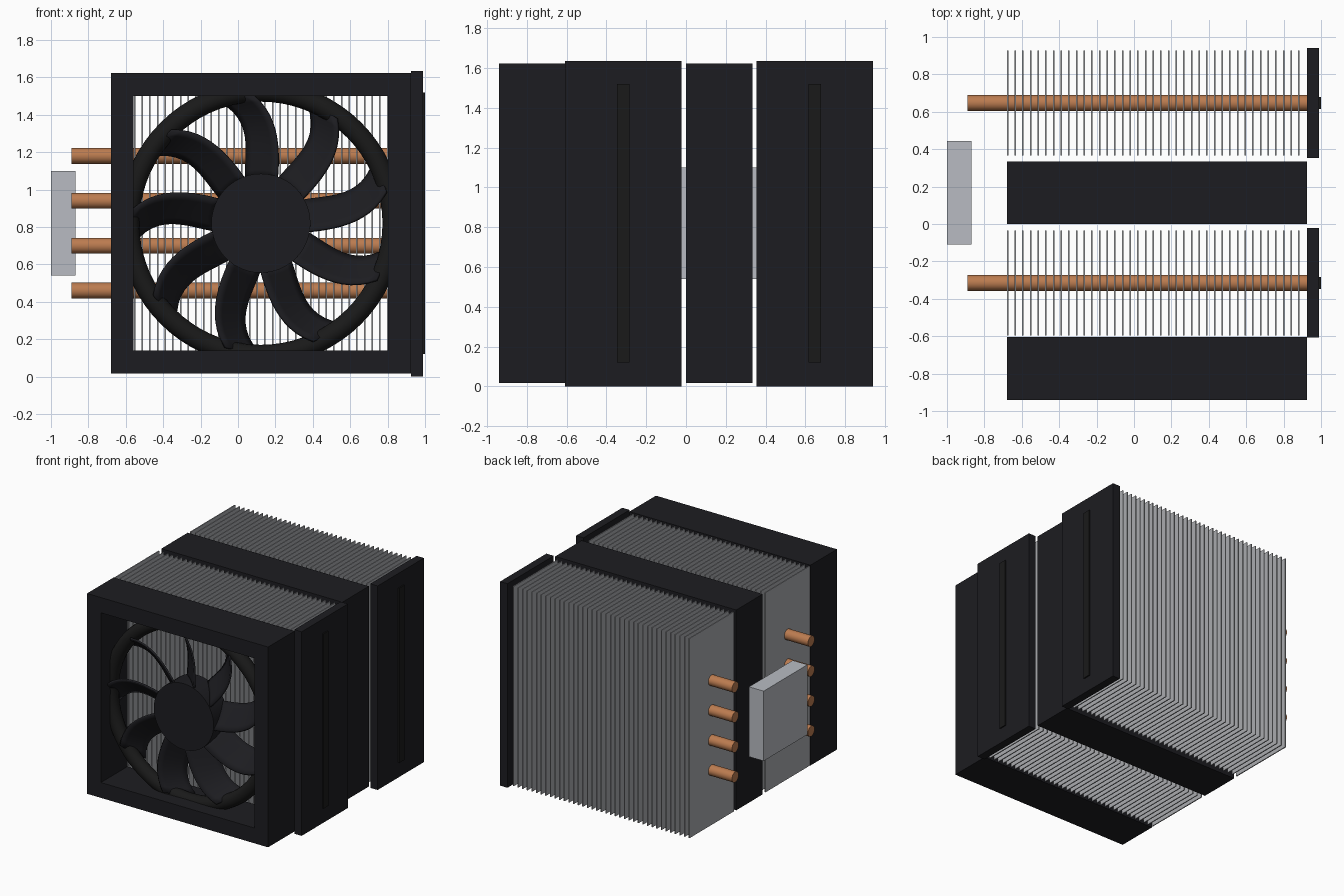
import bpy, bmesh, math
from mathutils import Matrix, Vector

if "Cube" in bpy.data.objects:
    bpy.data.objects.remove(bpy.data.objects["Cube"])


def material(name, rgb):
    m = bpy.data.materials.new(name)
    m.diffuse_color = (*rgb, 1)
    m.use_nodes = True
    m.node_tree.nodes["Principled BSDF"].inputs["Base Color"].default_value = m.diffuse_color
    return m


BLACK = material("black_plastic", (0.012, 0.012, 0.015))
RUBBER = material("dark_ring", (0.010, 0.010, 0.010))
COPPER = material("copper", (0.50, 0.20, 0.08))
FIN = material("aluminium", (0.40, 0.41, 0.43))
BLOCK = material("base_metal", (0.48, 0.50, 0.54))


def finish(name, bm, mat, smooth=False):
    bmesh.ops.recalc_face_normals(bm, faces=bm.faces[:])
    me = bpy.data.meshes.new(name)
    bm.to_mesh(me)
    bm.free()
    ob = bpy.data.objects.new(name, me)
    bpy.context.collection.objects.link(ob)
    me.materials.append(mat)
    if smooth:
        bpy.ops.object.select_all(action='DESELECT')
        ob.select_set(True)
        bpy.context.view_layer.objects.active = ob
        bpy.ops.object.shade_smooth_by_angle(angle=math.radians(35))
    return ob


def add_box(bm, x, y, z):
    centre = Vector([(a + b) / 2 for a, b in (x, y, z)])
    size = [b - a for a, b in (x, y, z)]
    bmesh.ops.create_cube(bm, size=1, matrix=Matrix.Translation(centre) @ Matrix.Diagonal((*size, 1)))


def box(name, x, y, z, mat):
    bm = bmesh.new()
    add_box(bm, x, y, z)
    return finish(name, bm, mat)


def cylinder(name, centre, radius, depth, axis, mat, segments):
    bm = bmesh.new()
    rot = Matrix.Rotation(math.pi / 2, 4, 'Y' if axis == 'X' else 'X')
    bmesh.ops.create_cone(bm, cap_ends=True, segments=segments, radius1=radius, radius2=radius,
                          depth=depth, matrix=Matrix.Translation(centre) @ rot)
    return finish(name, bm, mat, True)


CX, CZ = 0.1225, 0.82   # fan centre


def fan_frame(name, y0, y1):
    # square tube with a square opening
    bm = bmesh.new()
    loops = []
    for half, y in ((0.8025, y0), (0.68, y0), (0.68, y1), (0.8025, y1)):
        loops.append([bm.verts.new((CX + sx * half, y, CZ + sz * half))
                      for sx, sz in ((-1, -1), (1, -1), (1, 1), (-1, 1))])
    for a, b in zip(loops, loops[1:] + loops[:1]):
        for i in range(4):
            j = (i + 1) % 4
            bm.faces.new((a[i], a[j], b[j], b[i]))
    return finish(name, bm, BLACK)


def ring(name, y, major=0.705, minor=0.055, n=72, m=16):
    bm = bmesh.new()
    rows = []
    for i in range(n):
        a = math.tau * i / n
        row = []
        for j in range(m):
            t = math.tau * j / m
            r = major + minor * math.cos(t)
            row.append(bm.verts.new((CX + r * math.cos(a), y + minor * math.sin(t), CZ + r * math.sin(a))))
        rows.append(row)
    for i in range(n):
        p, q = rows[i], rows[(i + 1) % n]
        for j in range(m):
            k = (j + 1) % m
            bm.faces.new((p[j], p[k], q[k], q[j]))
    return finish(name, bm, RUBBER, True)


def lagrange(points, r):
    total = 0
    for i, (xi, yi) in enumerate(points):
        w = yi
        for j, (xj, _) in enumerate(points):
            if i != j:
                w *= (r - xj) / (xi - xj)
        total += w
    return total


# blade edges as (radius, angle in degrees)
FRONT_EDGE = [(0.25, 70), (0.40, 77), (0.55, 84), (0.69, 94)]
REAR_EDGE = [(0.25, 109), (0.40, 101), (0.55, 101), (0.69, 109)]


def blades(name, y, count=9, nr=12, nc=5):
    bm = bmesh.new()
    for b in range(count):
        turn = 360 / count * b
        rows = []
        for i in range(nr + 1):
            r = 0.25 + 0.44 * i / nr
            a0, a1 = lagrange(FRONT_EDGE, r), lagrange(REAR_EDGE, r)
            row = []
            for j in range(nc + 1):
                t = j / nc
                a = math.radians(a0 + (a1 - a0) * t + turn)
                row.append(bm.verts.new((CX + r * math.cos(a), y - 0.08 + 0.16 * t, CZ + r * math.sin(a))))
            rows.append(row)
        for p, q in zip(rows, rows[1:]):
            for j in range(nc):
                bm.faces.new((p[j], p[j + 1], q[j + 1], q[j]))
    ob = finish(name, bm, BLACK, True)
    mod = ob.modifiers.new("thickness", 'SOLIDIFY')
    mod.thickness = 0.014
    mod.offset = 0
    return ob


def fan(prefix, y0):
    mid = y0 + 0.1675
    fan_frame(prefix + "_fan_frame", y0, y0 + 0.335)
    ring(prefix + "_fan_ring", mid)
    cylinder(prefix + "_fan_hub", (CX, mid, CZ), 0.265, 0.18, 'Y', BLACK, 48)
    blades(prefix + "_fan_blades", mid)


def tower(prefix, yc):
    # fin stack
    bm = bmesh.new()
    for i in range(39):
        x = -0.68 + 0.041 * i
        add_box(bm, (x, x + 0.008), (yc - 0.281, yc + 0.281), (0.02, 1.62))
    finish(prefix + "_fins", bm, FIN)
    # heat pipes
    for i in range(4):
        cylinder(f"{prefix}_heat_pipe_{i + 1}", (0.025, yc, 0.46 + 0.24 * i), 0.042, 1.83, 'X', COPPER, 24)
    # end cover with raised strip
    box(prefix + "_end_cover", (0.925, 0.99), (yc - 0.293, yc + 0.293), (0, 1.635), BLACK)
    box(prefix + "_cover_strip", (0.98, 1.0), (yc - 0.032, yc + 0.032), (0.12, 1.52), RUBBER)


fan("front", -0.94)
fan("middle", 0.0)
tower("front", -0.315)
tower("rear", 0.647)

# contact block
box("base_block", (-1.0, -0.87), (-0.11, 0.445), (0.54, 1.10), BLOCK)
